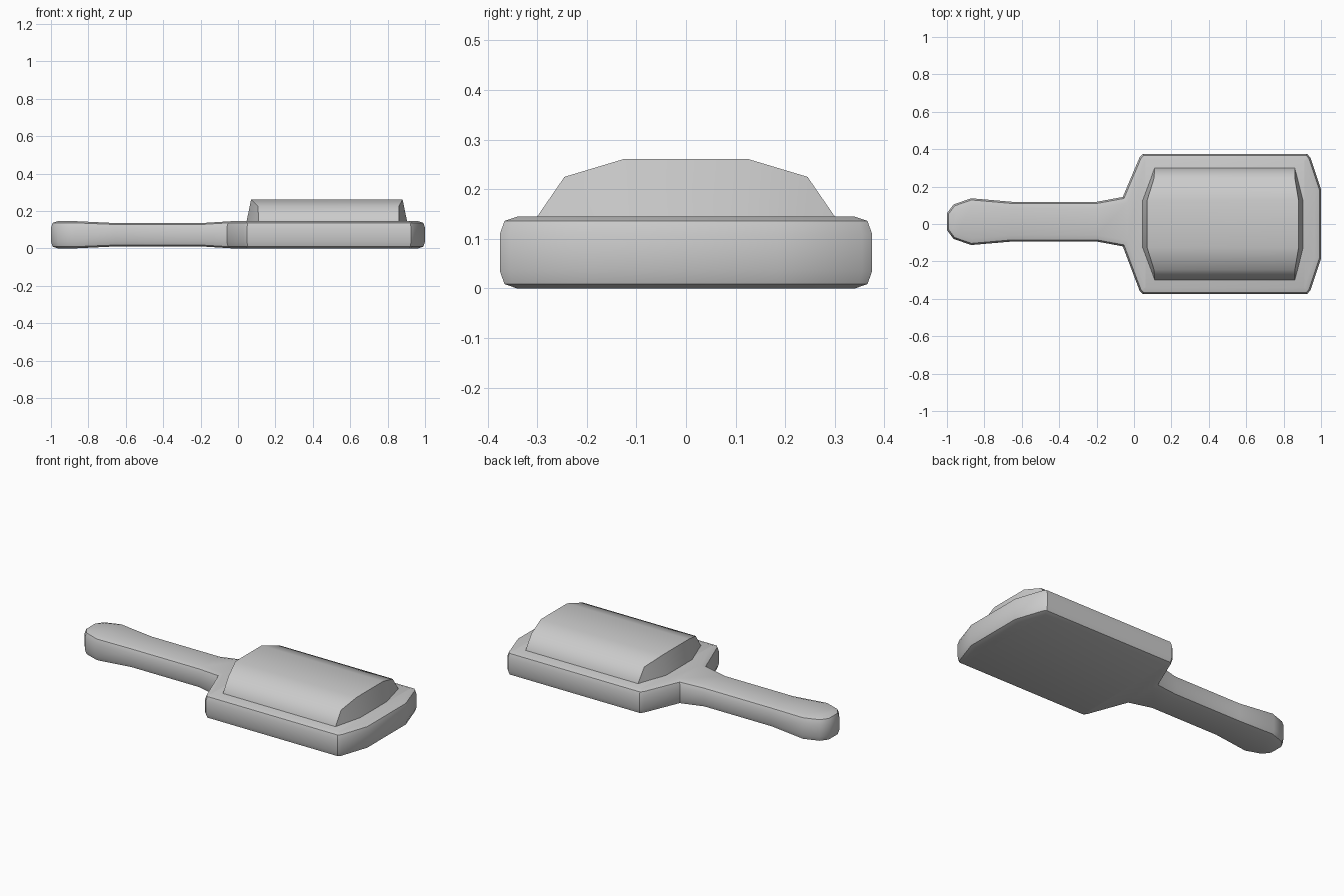
import bpy, math
from mathutils import Vector

if "Cube" in bpy.data.objects:
    bpy.data.objects.remove(bpy.data.objects["Cube"])


def make_object(name, verts, faces, angle):
    mesh = bpy.data.meshes.new(name)
    mesh.from_pydata(verts, [], faces)
    obj = bpy.data.objects.new(name, mesh)
    bpy.context.collection.objects.link(obj)
    bpy.ops.object.select_all(action='DESELECT')
    obj.select_set(True)
    bpy.context.view_layer.objects.active = obj
    bpy.ops.object.mode_set(mode='EDIT')
    bpy.ops.mesh.select_all(action='SELECT')
    bpy.ops.mesh.normals_make_consistent(inside=False)
    bpy.ops.object.mode_set(mode='OBJECT')
    bpy.ops.object.shade_smooth_by_angle(angle=math.radians(angle))
    return obj


# Paddle body and handle: x, half width, centre y, thickness factor
STATIONS = [
    (-1.0, 0.045, 0.0125, 1.0), (-0.965, 0.092, 0.0125, 1.0),
    (-0.87, 0.125, 0.0125, 1.0), (-0.65, 0.106, 0.0125, 0.86),
    (-0.2, 0.106, 0.0125, 0.86), (-0.06, 0.132, 0.0125, 1.0),
    (0.03, 0.357, 0, 1.0), (0.048, 0.375, 0, 1.0),
    (0.925, 0.375, 0, 1.0), (0.943, 0.355, 0, 1.0), (1.0, 0.185, 0, 1.0),
]
# Rounded rim: inset from outline, height
RIM = [(0.035, 0), (0.009, 0.009), (0, 0.035), (0, 0.11), (0.009, 0.136), (0.035, 0.145)]
MID = 0.0725

outline = [(Vector((x, c - w)), t) for x, w, c, t in STATIONS]
outline += [(Vector((x, c + w)), t) for x, w, c, t in reversed(STATIONS)]
n = len(outline)


def inset_point(i, d):
    prev, p, nxt = outline[i - 1][0], outline[i][0], outline[(i + 1) % n][0]
    a, b = (p - prev).normalized(), (nxt - p).normalized()
    na, nb = Vector((-a.y, a.x)), Vector((-b.y, b.x))
    return p + (na + nb) * (d / (1 + na.dot(nb)))


verts, faces = [], []
for inset, z in RIM:
    for i in range(n):
        p = inset_point(i, inset)
        verts.append((p.x, p.y, MID + (z - MID) * outline[i][1]))
for r in range(len(RIM) - 1):
    for i in range(n):
        j = (i + 1) % n
        faces.append((r * n + i, r * n + j, (r + 1) * n + j, (r + 1) * n + i))
for base in (0, (len(RIM) - 1) * n):
    for i in range(n // 2 - 1):
        faces.append((base + i, base + i + 1, base + n - 2 - i, base + n - 1 - i))
make_object("paddle_body", verts, faces, 40)

# Raised pad: half of the arched profile as y, top z, top x range, base x range
HALF = [
    (0.30, 0.145, 0.11, 0.86, 0.11, 0.86),
    (0.245, 0.225, 0.107, 0.86, 0.09, 0.875),
    (0.125, 0.261, 0.07, 0.88, 0.045, 0.905),
]
columns = [(-h[0],) + h[1:] for h in HALF] + HALF[::-1]
verts, faces = [], []
for y, z, t0, t1, b0, b1 in columns:
    verts += [(b0, y, 0.14), (t0, y, z), (t1, y, z), (b1, y, 0.14)]
for c in range(len(columns) - 1):
    for k in range(4):
        a, b = c * 4 + k, c * 4 + (k + 1) % 4
        faces.append((a, b, b + 4, a + 4))
last = 4 * (len(columns) - 1)
faces += [(0, 1, 2, 3), (last, last + 1, last + 2, last + 3)]
make_object("raised_pad", verts, faces, 45)
